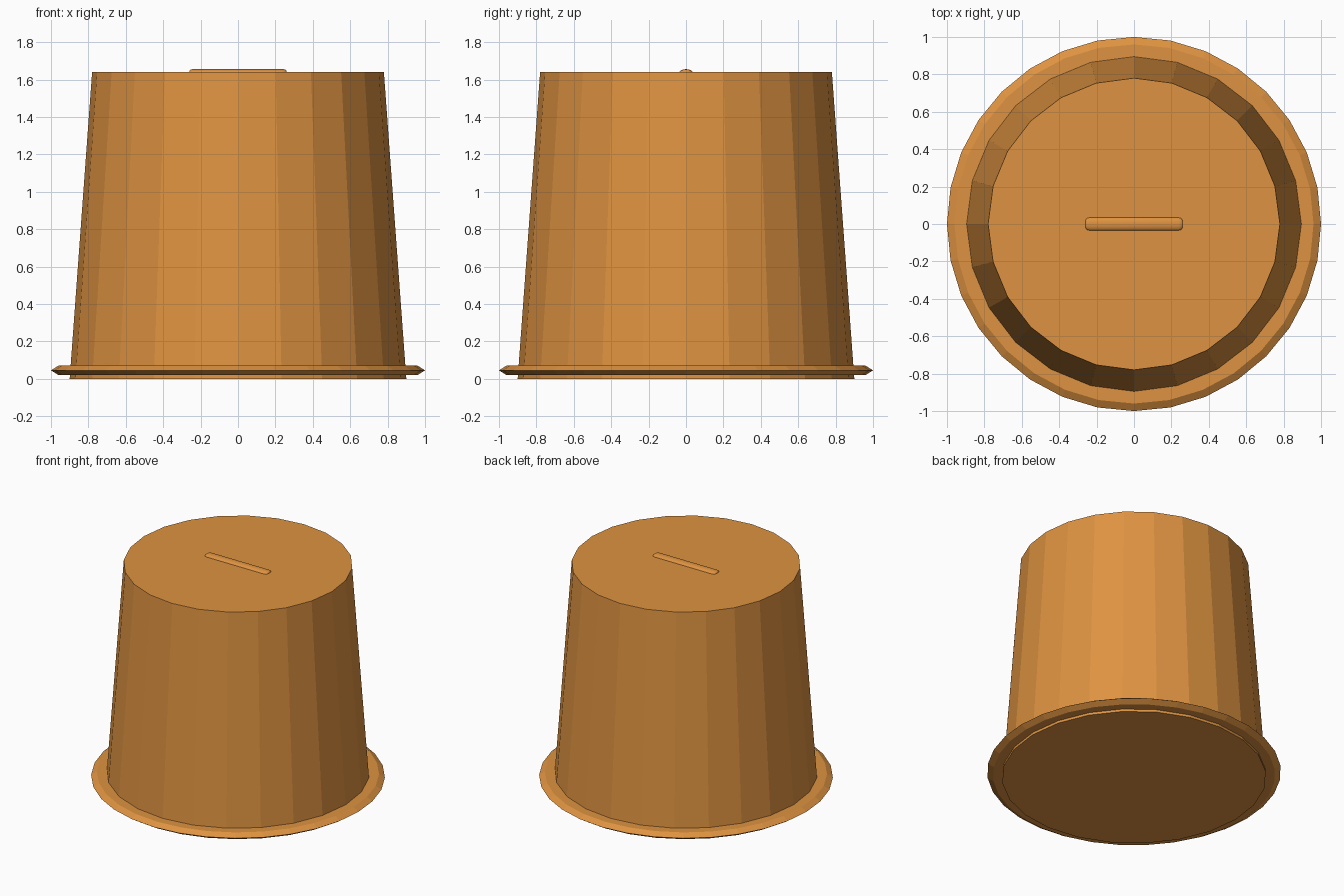
import bpy, bmesh, math

cube = bpy.data.objects.get("Cube")
if cube:
    bpy.data.objects.remove(cube, do_unlink=True)

orange = bpy.data.materials.new("warm_orange")
orange.use_nodes = True
orange.diffuse_color = (0.73, 0.29, 0.052, 1)
orange.node_tree.nodes["Principled BSDF"].inputs["Base Color"].default_value = orange.diffuse_color


def lathe(name, profile, sides, closed=False):
    """Turn a (radius, height) profile around z; cap the ends unless it is a closed ring."""
    bm = bmesh.new()
    rings = []
    for r, z in profile:
        angles = [math.tau * i / sides for i in range(sides)]
        rings.append([bm.verts.new((r * math.cos(a), r * math.sin(a), z)) for a in angles])
    pairs = list(zip(rings, rings[1:]))
    if closed:
        pairs.append((rings[-1], rings[0]))
    else:
        bm.faces.new(rings[0][::-1])
        bm.faces.new(rings[-1])
    for low, high in pairs:
        for i in range(sides):
            j = (i + 1) % sides
            bm.faces.new((low[i], low[j], high[j], high[i]))
    bmesh.ops.recalc_face_normals(bm, faces=bm.faces)
    mesh = bpy.data.meshes.new(name)
    bm.to_mesh(mesh)
    bm.free()
    mesh.materials.append(orange)
    obj = bpy.data.objects.new(name, mesh)
    bpy.context.collection.objects.link(obj)
    return obj


# Tapered body with closed ends
lathe("tapered_body", [(0.9, 0), (0.78, 1.64)], 24)

# Flattened six-sided rim ring around the base
rim = [(0.92 + 0.08 * math.cos(math.tau * i / 6),
        0.045 + 0.029 * math.sin(math.tau * i / 6)) for i in range(6)]
lathe("rim_ring", rim, 32, closed=True)

# Low rounded bar lying across the top
bar = lathe("top_bar", [(0.02, -0.26), (0.031, -0.252), (0.035, -0.238),
                        (0.035, 0.238), (0.031, 0.252), (0.02, 0.26)], 16)
bar.rotation_euler = (0, math.pi / 2, 0)
bar.scale = (0.5, 1, 1)
bar.location = (0, 0, 1.638)
bpy.ops.object.select_all(action="DESELECT")
bar.select_set(True)
bpy.context.view_layer.objects.active = bar
bpy.ops.object.shade_smooth_by_angle(angle=math.radians(40))
